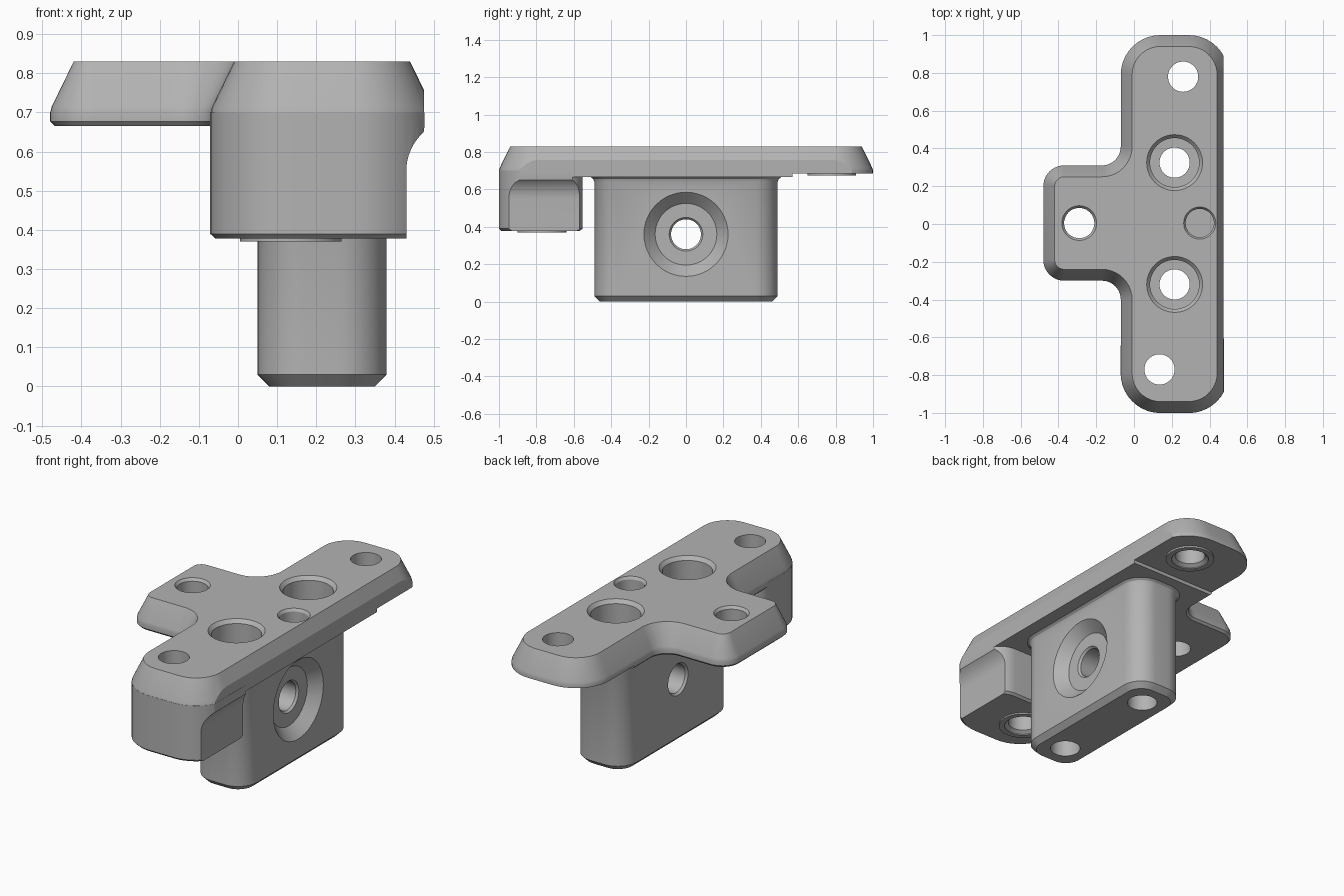
import bpy, bmesh
from math import sin, cos, pi, radians
from mathutils import Vector

old = bpy.data.objects.get("Cube")
if old:
    bpy.data.objects.remove(old, do_unlink=True)

grey = bpy.data.materials.new("plain_grey")
grey.use_nodes = True
grey.diffuse_color = (0.45, 0.45, 0.45, 1)
grey.node_tree.nodes["Principled BSDF"].inputs["Base Color"].default_value = (0.45, 0.45, 0.45, 1)


def loft(name, rings):
    """Solid through rings of equal point count, capped at both ends."""
    bm = bmesh.new()
    loops = [[bm.verts.new(p) for p in ring] for ring in rings]
    n = len(loops[0])
    for a, b in zip(loops, loops[1:]):
        for i in range(n):
            j = (i + 1) % n
            bm.faces.new((a[i], a[j], b[j], b[i]))
    bm.faces.new(loops[0][::-1])
    bm.faces.new(loops[-1])
    bmesh.ops.recalc_face_normals(bm, faces=bm.faces)
    mesh = bpy.data.meshes.new(name)
    bm.to_mesh(mesh)
    bm.free()
    mesh.materials.append(grey)
    obj = bpy.data.objects.new(name, mesh)
    bpy.context.collection.objects.link(obj)
    return obj


def outline(corners, d, z, steps=10):
    """Square-cornered outline with filleted corners, grown outward by d."""
    pts = []
    for k, (x, y, r) in enumerate(corners):
        p = Vector((x, y))
        u = (p - Vector(corners[k - 1][:2])).normalized()
        w = (Vector(corners[(k + 1) % len(corners)][:2]) - p).normalized()
        p += d * (Vector((u.y, -u.x)) + Vector((w.y, -w.x)))
        r += d if u.cross(w) > 0 else -d
        c = p - r * u + r * w
        for i in range(steps + 1):
            a = pi / 2 * i / steps
            q = c - r * w * cos(a) + r * u * sin(a)
            pts.append((q.x, q.y, z))
    return pts


def prism(name, corners, levels):
    return loft(name, [outline(corners, d, z) for z, d in levels])


def turned(name, a, b, profile, axis="z", n=48):
    """Round solid centred on (a, b); profile lists (position, radius)."""
    rings = []
    for h, r in profile:
        ring = [(a + r * cos(2 * pi * i / n), b + r * sin(2 * pi * i / n)) for i in range(n)]
        rings.append([(p, q, h) if axis == "z" else (h, p, q) for p, q in ring])
    return loft(name, rings)


def box(name, x0, x1, y0, y1, z0, z1):
    base = [(x0, y0), (x1, y0), (x1, y1), (x0, y1)]
    return loft(name, [[(x, y, z) for x, y in base] for z in (z0, z1)])


def combine(obj, other, operation):
    mod = obj.modifiers.new(operation, "BOOLEAN")
    mod.operation = operation
    mod.solver = "EXACT"
    mod.object = other
    bpy.context.view_layer.objects.active = obj
    bpy.ops.object.modifier_apply(modifier=mod.name)
    bpy.data.objects.remove(other, do_unlink=True)


# T-shaped top plate with sloping rim
tee = [(-0.07, -1, 0.21), (0.5, -1, 0.21), (0.5, 1, 0.21), (-0.07, 1, 0.21),
       (-0.07, 0.31, 0.1), (-0.48, 0.31, 0.11), (-0.48, -0.3, 0.11), (-0.07, -0.3, 0.1)]
body = prism("bracket_body", tee, [(0.665, -0.012), (0.677, 0), (0.70, 0),
                                   (0.715, -0.004), (0.83, -0.06)])
combine(body, box("side_trim", 0.475, 1, -2, 2, 0, 1), "DIFFERENCE")
combine(body, box("rear_step", -1, 1, 0.57, 2, 0.5, 0.685), "DIFFERENCE")

# Front block, with a flat side that flares into the plate
block = prism("front_block",
              [(-0.07, -1, 0.21), (0.5, -1, 0.21), (0.5, -0.555, 0.13), (-0.07, -0.555, 0.1)],
              [(0.378, -0.012), (0.39, 0.001), (0.70, 0.001)])
flare = [(0.564 - 0.134 * cos(a), 0.55 + 0.134 * sin(a))
         for a in [radians(6 * i) for i in range(9)]]
side = [(0.43, 0.3)] + flare + [(0.476, 0.66), (0.476, 0.9), (0.7, 0.9), (0.7, 0.3)]
combine(block, loft("flare_cut", [[(x, y, z) for x, z in side] for y in (-1.2, -0.4)]),
        "DIFFERENCE")
combine(body, block, "UNION")

# Hanging post with chamfered foot and small fillet under the plate
post = prism("post",
             [(0.05, -0.49, 0.12), (0.38, -0.49, 0.12), (0.38, 0.49, 0.12), (0.05, 0.49, 0.12)],
             [(0, -0.03), (0.03, 0), (0.64, 0), (0.655, 0.006), (0.666, 0.02), (0.69, 0.02)])
combine(body, post, "UNION")

# Raised rings around the end holes
combine(body, turned("front_ring", 0.135, -0.77, [(0.37, 0.13), (0.45, 0.13)]), "UNION")
combine(body, turned("rear_ring", 0.26, 0.78, [(0.675, 0.13), (0.73, 0.13)]), "UNION")

# Holes cut from above and below
for x, y, z in ((0.135, -0.77, 0.37), (0.26, 0.78, 0.675)):
    combine(body, turned("end_hole", x, y, [(z - 0.02, 0.1), (z + 0.005, 0.1),
                                            (z + 0.02, 0.08), (1, 0.08)]), "DIFFERENCE")
for y in (-0.32, 0.325):
    combine(body, turned("bolt_hole", 0.215, y,
                         [(-0.1, 0.08), (0.6, 0.08), (0.601, 0.13), (0.81, 0.13),
                          (0.83, 0.148), (0.85, 0.166)]), "DIFFERENCE")
combine(body, turned("arm_hole", -0.29, 0.005,
                     [(0.5, 0.08), (0.815, 0.08), (0.83, 0.092), (0.85, 0.108)]), "DIFFERENCE")
combine(body, turned("blind_hole", 0.348, 0.005,
                     [(0.73, 0.075), (0.815, 0.075), (0.83, 0.085), (0.85, 0.098)]), "DIFFERENCE")

# Cross hole through the post with a wide conical seat
combine(body, turned("cross_hole", 0, 0.36,
                     [(0.03, 0.106), (0.05, 0.09), (0.062, 0.08), (0.308, 0.08), (0.32, 0.09),
                      (0.321, 0.165), (0.38, 0.225), (0.40, 0.245)], "x"), "DIFFERENCE")

# Smooth curved walls, crisp edges
bpy.ops.object.select_all(action="DESELECT")
body.select_set(True)
bpy.context.view_layer.objects.active = body
bpy.ops.object.shade_smooth_by_angle(angle=radians(25))
